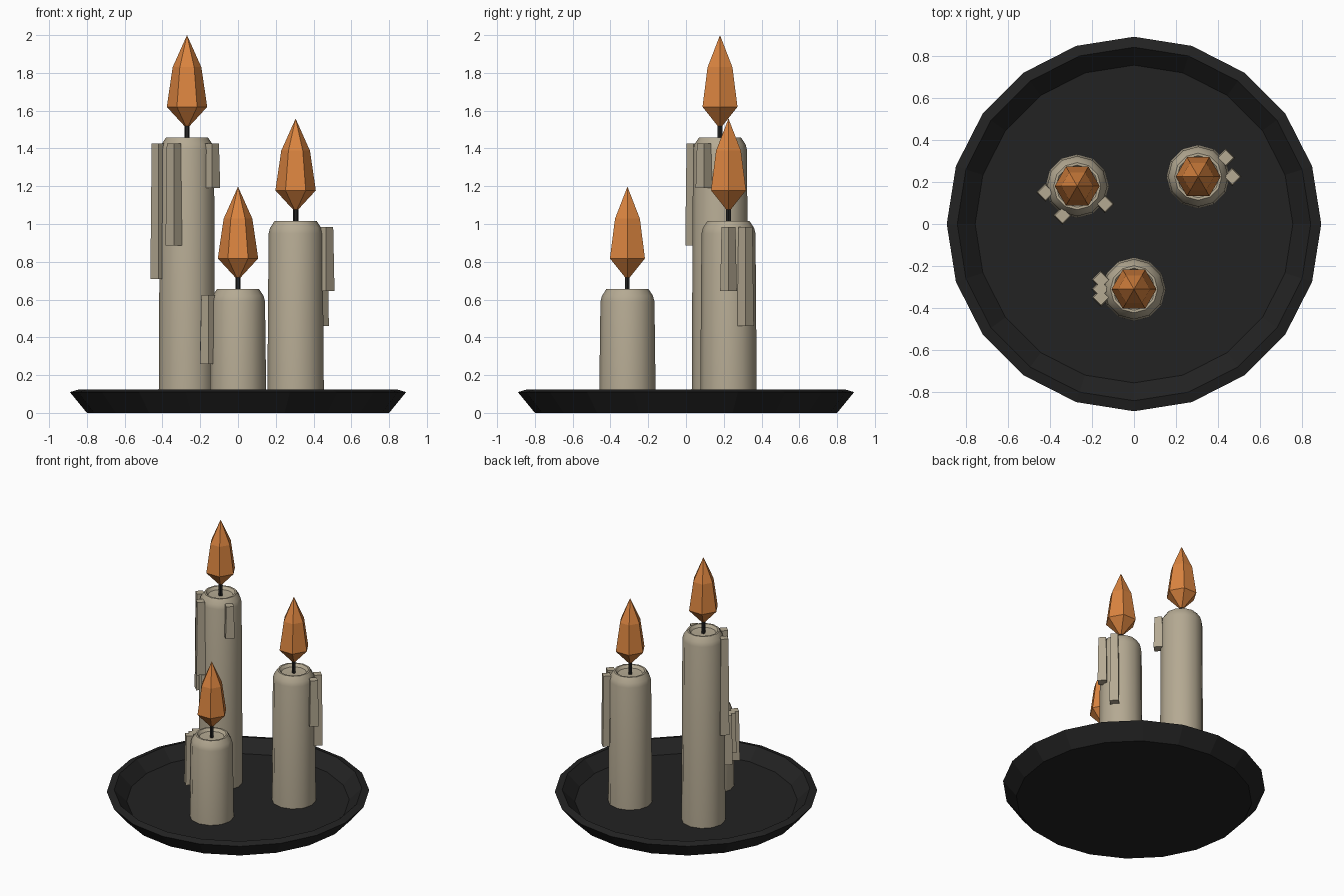
import bpy
import math

cube = bpy.data.objects.get("Cube")
if cube:
    bpy.data.objects.remove(cube, do_unlink=True)


def make_material(name, rgb):
    mat = bpy.data.materials.new(name)
    mat.use_nodes = True
    color = (*rgb, 1.0)
    mat.diffuse_color = color
    bsdf = next(n for n in mat.node_tree.nodes if n.type == 'BSDF_PRINCIPLED')
    bsdf.inputs["Base Color"].default_value = color
    return mat


wax = make_material("cream_wax", (0.46, 0.40, 0.29))
fire = make_material("orange_flame", (0.70, 0.23, 0.05))
black = make_material("black_iron", (0.016, 0.016, 0.016))


def lathe(name, profile, sides, location, mat, smooth=False):
    """Spin (radius, height) pairs around z, closing both ends."""
    verts, faces, rings = [], [], []
    for r, z in profile:
        start = len(verts)
        count = 1 if r == 0 else sides
        for i in range(count):
            a = 2 * math.pi * i / sides
            verts.append((r * math.cos(a), r * math.sin(a), z))
        rings.append([start + i % count for i in range(sides)])
    for low, high in zip(rings, rings[1:]):
        for i in range(sides):
            j = (i + 1) % sides
            loop = [low[i], low[j], high[j], high[i]]
            faces.append(list(dict.fromkeys(loop)))
    for ring, flip in ((rings[0], True), (rings[-1], False)):
        if len(set(ring)) > 1:
            faces.append(ring[::-1] if flip else ring)
    mesh = bpy.data.meshes.new(name)
    mesh.from_pydata(verts, [], faces)
    mesh.materials.append(mat)
    obj = bpy.data.objects.new(name, mesh)
    obj.location = location
    bpy.context.collection.objects.link(obj)
    if smooth:
        bpy.ops.object.select_all(action='DESELECT')
        obj.select_set(True)
        bpy.context.view_layer.objects.active = obj
        bpy.ops.object.shade_smooth_by_angle(angle=math.radians(35))
    return obj


# Shallow tray with a flared, chamfered rim
FLOOR = 0.04
lathe("tray", [(0.80, 0), (0.89, 0.11), (0.84, 0.125), (0.755, FLOOR)],
      20, (0, 0, 0), black)


def candle(name, x, y, top, drips):
    # Wax body with rounded shoulder and dished top
    lathe(name + "_wax",
          [(0.15, FLOOR), (0.143, top - 0.065), (0.135, top - 0.035),
           (0.112, top), (0.10, top), (0.085, top - 0.02), (0, top - 0.025)],
          12, (x, y, 0), wax, smooth=True)
    # Wick
    lathe(name + "_wick", [(0.014, top - 0.04), (0.014, top + 0.09)],
          6, (x, y, 0), black)
    # Faceted flame
    lathe(name + "_flame",
          [(0.015, 0), (0.107, 0.10), (0.076, 0.31), (0, 0.48)],
          6, (x, y, top + 0.063), fire)
    # Square wax drips widening toward their lower ends
    for i, (dx, dy, bottom) in enumerate(drips, 1):
        lathe(f"{name}_drip_{i}", [(0.044, bottom), (0.037, top - 0.03)],
              4, (dx, dy, 0), wax)


candle("tall_candle", -0.27, 0.18, 1.457,
       [(-0.42, 0.15, 0.71), (-0.34, 0.04, 0.885), (-0.138, 0.095, 1.19)])
candle("medium_candle", 0.305, 0.225, 1.015,
       [(0.467, 0.225, 0.645), (0.437, 0.315, 0.46)])
candle("short_candle", 0, -0.31, 0.655,
       [(-0.157, -0.265, 0.26), (-0.157, -0.31, 0.33), (-0.157, -0.35, 0.26)])
